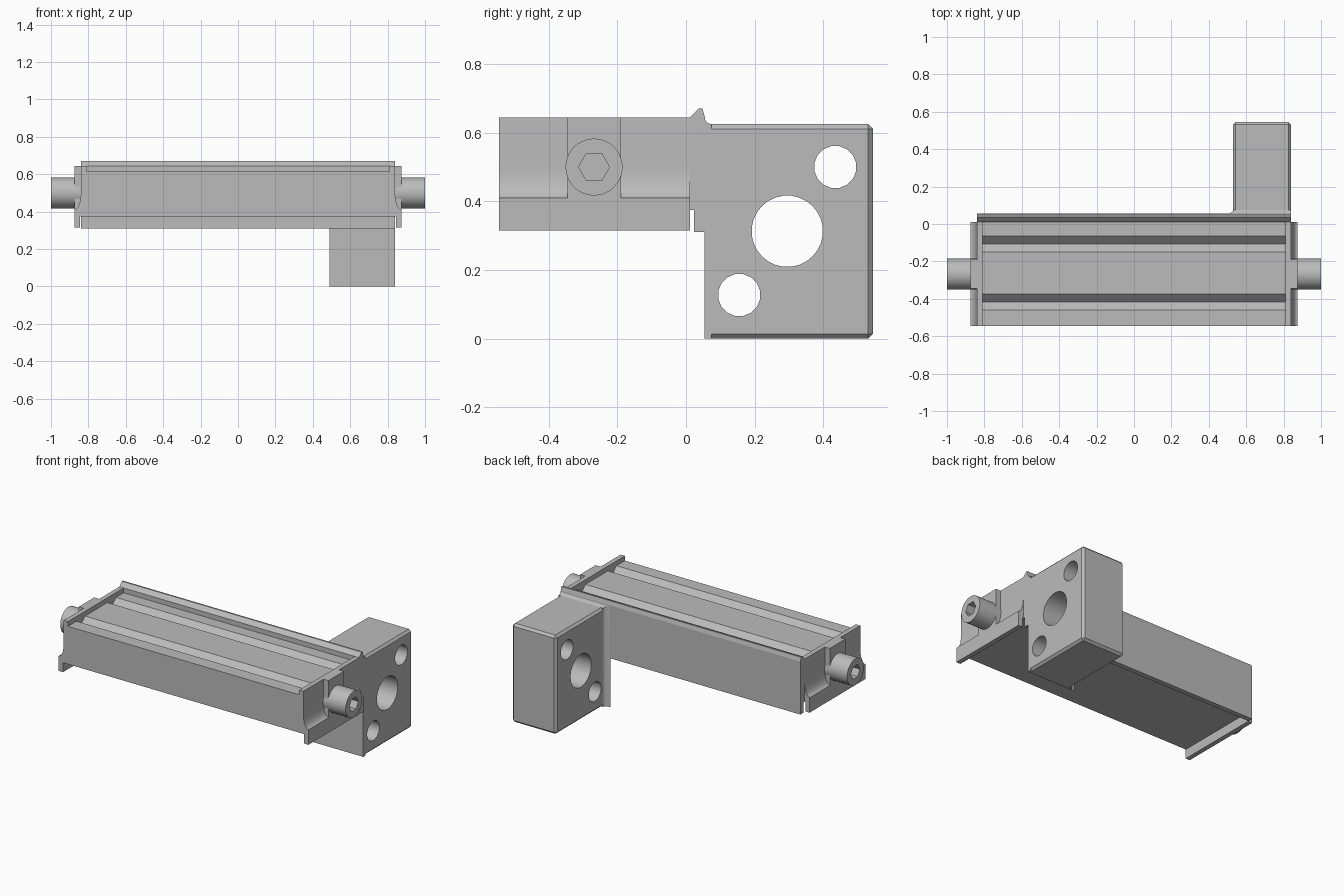
import bpy, bmesh
from math import sin, cos, pi, radians
from mathutils import Matrix

if "Cube" in bpy.data.objects:
    bpy.data.objects.remove(bpy.data.objects["Cube"])

gray = bpy.data.materials.new("plain_gray")
gray.use_nodes = True
gray.diffuse_color = (0.5, 0.5, 0.5, 1)
gray.node_tree.nodes["Principled BSDF"].inputs["Base Color"].default_value = (0.5, 0.5, 0.5, 1)


def finish(name, bm):
    bmesh.ops.recalc_face_normals(bm, faces=bm.faces)
    mesh = bpy.data.meshes.new(name)
    bm.to_mesh(mesh)
    bm.free()
    obj = bpy.data.objects.new(name, mesh)
    bpy.context.collection.objects.link(obj)
    mesh.materials.append(gray)
    return obj


def loft(name, rings):
    """Skin a list of equal closed rings and cap both ends."""
    bm = bmesh.new()
    loops = [[bm.verts.new(p) for p in ring] for ring in rings]
    n = len(loops[0])
    for a, b in zip(loops, loops[1:]):
        for i in range(n):
            bm.faces.new((a[i], a[(i + 1) % n], b[(i + 1) % n], b[i]))
    bm.faces.new(loops[0])
    bm.faces.new(loops[-1])
    return finish(name, bm)


def box(name, x, y, z):
    return loft(name, [[(x[0], v, w), (x[1], v, w), (x[1], v, w2), (x[0], v, w2)]
                       for v in y for w, w2 in [z]])


def cylinder_x(name, x0, x1, y, z, r, sides, phase=0.0):
    return loft(name, [[(x, y + r * cos(2 * pi * i / sides + phase),
                         z + r * sin(2 * pi * i / sides + phase)) for i in range(sides)]
                       for x in (x0, x1)])


def activate(obj):
    bpy.ops.object.select_all(action='DESELECT')
    obj.select_set(True)
    bpy.context.view_layer.objects.active = obj


def smooth(obj):
    activate(obj)
    bpy.ops.object.shade_smooth_by_angle(angle=radians(30))


def cut(obj, cutter):
    mod = obj.modifiers.new("cut", 'BOOLEAN')
    mod.operation = 'DIFFERENCE'
    mod.solver = 'EXACT'
    mod.object = cutter
    activate(obj)
    bpy.ops.object.modifier_apply(modifier=mod.name)
    bpy.data.objects.remove(cutter)


# Long body with two V grooves along its top
top, groove = 0.615, 0.573
profile = [(-0.545, 0.375), (-0.545, top)]
for y in (-0.46, -0.15):
    profile += [(y, top), (y + 0.0425, groove), (y + 0.085, top)]
profile += [(0.012, top), (0.012, 0.375)]
loft("grooved_body", [[(x, y, z) for y, z in profile] for x in (-0.81, 0.81)])

# Back rail with a raised ridge
rail = [(0.012, 0.375), (0.012, 0.645), (0.037, 0.67), (0.048, 0.67),
        (0.055, 0.645), (0.055, 0.31), (0.023, 0.31), (0.023, 0.375)]
loft("back_rail", [[(x, y, z) for y, z in rail] for x in (-0.84, 0.84)])

# End plates with a flared foot, screw boss and socket screw
flare = [(0.875 - 0.035 * sin(t), 0.50 - 0.09 * cos(t))
         for t in (i * pi / 16 for i in range(9))]
plate = [(0.81, 0.375), (0.845, 0.375), (0.845, 0.315), (0.875, 0.315)] + flare
plate += [(0.84, 0.645), (0.81, 0.645)]
for side, s in (("left", 1), ("right", -1)):
    smooth(loft(side + "_end_plate",
                [[(s * x, y, z) for x, z in plate] for y in (-0.545, 0.012)]))
    box(side + "_screw_boss", (s * 0.83, s * 0.875), (-0.345, -0.19), (0.41, 0.645))
    screw = cylinder_x(side + "_screw", s * 0.842, s, -0.268, 0.5, 0.083, 40)
    cut(screw, cylinder_x("socket_cutter", s * 0.94, s * 1.05, -0.268, 0.5, 0.045, 6))
    smooth(screw)

# Mounting block: bevel every edge except those on the rail side
block = box("mounting_block", (0.53, 0.84), (0.075, 0.545), (0.0, 0.625))
bm = bmesh.new()
bm.from_mesh(block.data)
edges = [e for e in bm.edges if max(v.co.y for v in e.verts) > 0.3]
bmesh.ops.bevel(bm, geom=edges, offset=0.014, segments=1, affect='EDGES')
bmesh.ops.recalc_face_normals(bm, faces=bm.faces)
bm.to_mesh(block.data)
bm.free()
for y, z, r, sides in ((0.435, 0.5, 0.062, 16), (0.295, 0.313, 0.104, 28), (0.155, 0.127, 0.062, 16)):
    cut(block, cylinder_x("hole_cutter", 0.4, 1.0, y, z, r, sides, pi / sides))
smooth(block)

# Filleted flange joining the block to the rail
rings = []
for i in range(6):
    t = i * pi / 10
    x, y, z = 0.49 + 0.04 * sin(t), 0.075 - 0.021 * cos(t), 0.645 - 0.02 * sin(t)
    rings.append([(x, y, 0), (0.84, y, 0), (0.84, y, z), (x, y, z)])
smooth(loft("block_flange", rings))
